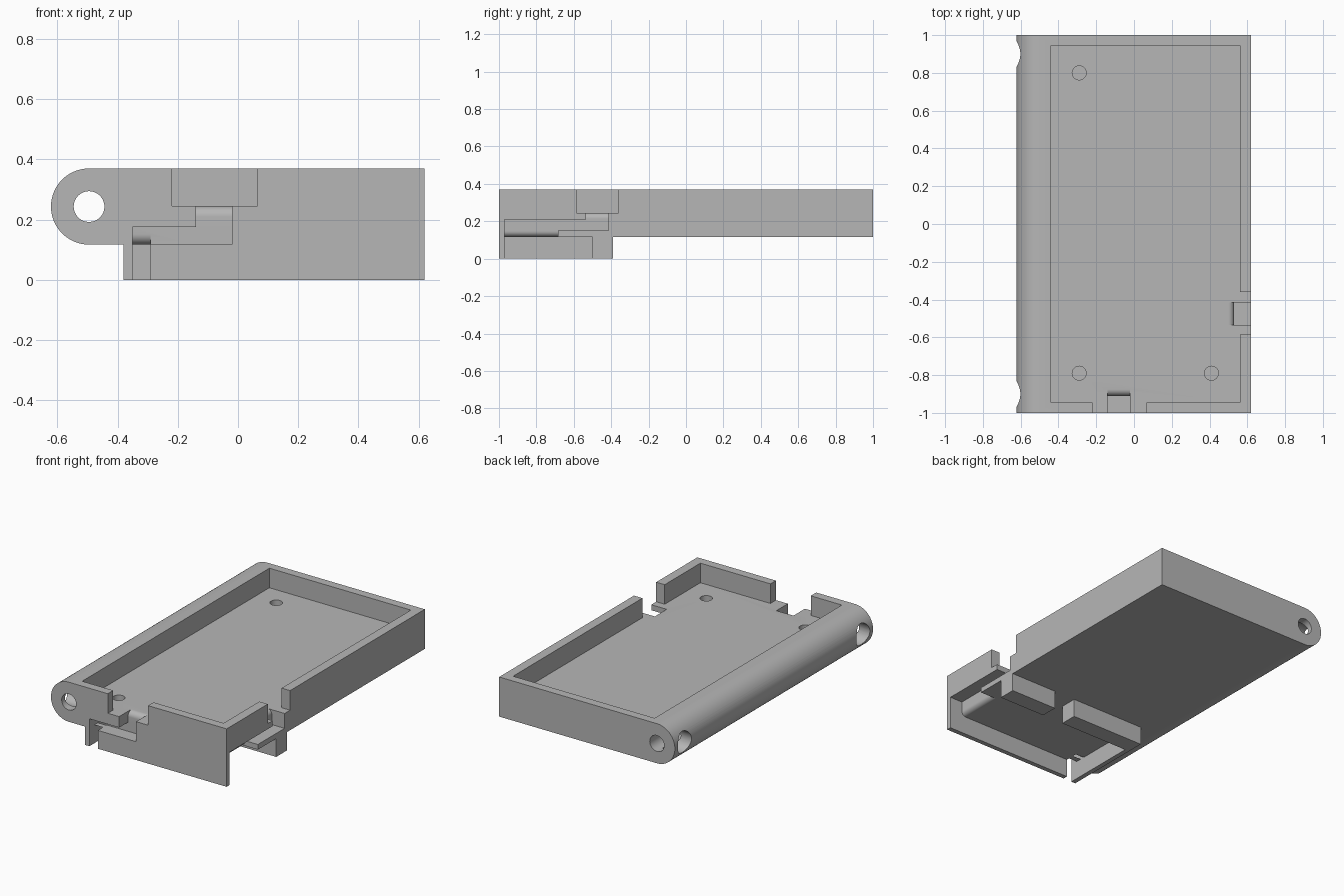
import bpy, bmesh, math
from mathutils import Vector

if "Cube" in bpy.data.objects:
    bpy.data.objects.remove(bpy.data.objects["Cube"])

grey = bpy.data.materials.new("plain grey")
grey.use_nodes = True
grey.diffuse_color = (0.47, 0.47, 0.47, 1)
grey.node_tree.nodes["Principled BSDF"].inputs["Base Color"].default_value = (0.47, 0.47, 0.47, 1)

FRONT, BACK, LEFT, TOP = -1.0, 1.0, 0.62, 0.37
BASE, FLOOR = 0.117, 0.245          # underside of tray, inside floor
TUBE_X, TUBE_Z, TUBE_R = -0.495, 0.2435, 0.1265
OUT = 0.1                           # overshoot of cutters past open sides


def prism(name, points, axis, start, end):
    """Extrude a 2D profile along the named axis."""
    place = {"x": lambda u, v: (start, u, v),
             "y": lambda u, v: (u, start, v),
             "z": lambda u, v: (u, v, start)}[axis]
    bm = bmesh.new()
    face = bm.faces.new([bm.verts.new(place(u, v)) for u, v in points])
    moved = bmesh.ops.extrude_face_region(bm, geom=[face])["geom"]
    shift = Vector([end - start if a == axis else 0 for a in "xyz"])
    bmesh.ops.translate(bm, vec=shift, verts=[g for g in moved if isinstance(g, bmesh.types.BMVert)])
    bmesh.ops.recalc_face_normals(bm, faces=bm.faces)
    mesh = bpy.data.meshes.new(name)
    bm.to_mesh(mesh)
    bm.free()
    mesh.materials.append(grey)
    obj = bpy.data.objects.new(name, mesh)
    bpy.context.collection.objects.link(obj)
    return obj


def arc(cu, cv, r, a0, a1, n):
    return [(cu + r * math.cos(math.radians(a0 + (a1 - a0) * i / n)),
             cv + r * math.sin(math.radians(a0 + (a1 - a0) * i / n))) for i in range(n + 1)]


def box(name, x0, x1, y0, y1, z0, z1):
    return prism(name, [(x0, y0), (x1, y0), (x1, y1), (x0, y1)], "z", z0, z1)


def rod(name, axis, u, v, r, start, end):
    return prism(name, arc(u, v, r, 0, 360, 48)[:-1], axis, start, end)


def combine(target, tool, operation="DIFFERENCE"):
    mod = target.modifiers.new("cut", "BOOLEAN")
    mod.operation, mod.solver, mod.object = operation, "EXACT", tool
    bpy.context.view_layer.objects.active = target
    bpy.ops.object.modifier_apply(modifier=mod.name)
    bpy.data.objects.remove(tool)


def round_edge(axis, start, end, cu, cv, su, sv, r=0.035, e=0.004):
    """Round a solid corner; su and sv point into the solid."""
    curve = [(cu + su * (r - r * math.cos(t)), cv + sv * (r - r * math.sin(t)))
             for t in [math.pi / 2 * i / 10 for i in range(11)]]
    points = curve + [(cu + su * r, cv - sv * e), (cu - su * e, cv - sv * e), (cu - su * e, cv + sv * r)]
    return prism("edge_cutter", points, axis, start, end)


# Tray with a tubular long edge, plus the skirt below its front end
profile = [(LEFT, BASE), (LEFT, TOP)] + arc(TUBE_X, TUBE_Z, TUBE_R, 90, 270, 40)
case = prism("battery_tray_case", profile, "y", FRONT, BACK)
combine(case, box("skirt", -0.38, LEFT, FRONT, -0.39, 0, 0.2), "UNION")

edge = LEFT + OUT
front = FRONT - OUT
cutters = [
    # Main compartment
    box("compartment", -0.44, 0.56, -0.945, 0.945, FLOOR, TOP + OUT),
    # Front notch and wire channel
    box("front_notch", -0.22, 0.065, front, -0.9, FLOOR, TOP + OUT),
    box("front_drop", -0.14, -0.02, front, -0.91, BASE, FLOOR + 0.02),
    box("front_channel", -0.35, -0.02, front, -0.91, BASE, 0.175),
    # Side notch and wire channel
    box("side_notch", 0.5, edge, -0.585, -0.36, FLOOR, TOP + OUT),
    box("side_drop", 0.53, edge, -0.535, -0.415, 0.15, FLOOR + 0.02),
    box("side_channel", 0.53, edge, -0.97, -0.415, 0.15, 0.21),
    box("side_opening", 0.53, edge, -0.97, -0.685, 0.08, 0.18),
    # Pocket underneath, with wire gaps at its front and back
    box("pocket", -0.35, edge, -0.97, -0.5, -OUT, BASE),
    box("front_gap", -0.35, -0.29, front, -0.95, -OUT, 0.14),
    box("back_gap", 0.14, 0.29, -0.55, -0.3, -OUT, BASE),
    # Rounded edges where wires bend
    round_edge("x", -0.14, -0.02, -0.91, FLOOR, 1, -1),
    round_edge("x", -0.35, -0.29, -0.91, BASE, 1, 1),
    round_edge("y", -0.535, -0.415, 0.53, FLOOR, -1, -1, 0.03),
    round_edge("y", -0.97, -0.685, 0.53, BASE, -1, 1, 0.03),
    # Bore through the tube
    rod("bore", "y", TUBE_X, TUBE_Z, 0.051, front, BACK + OUT),
]
# Cross holes into the bore
for y in (-0.9, 0.9):
    cutters.append(rod("cross_hole", "x", y, TUBE_Z, 0.068, -0.8, TUBE_X))
# Blind screw holes in the floor
for x, y in ((-0.29, 0.8), (-0.29, -0.79), (0.41, -0.79)):
    cutters.append(rod("screw_hole", "z", x, y, 0.037, 0.16, FLOOR + 0.05))

for cutter in cutters:
    combine(case, cutter)

bpy.ops.object.select_all(action="DESELECT")
case.select_set(True)
bpy.context.view_layer.objects.active = case
bpy.ops.object.shade_smooth_by_angle(angle=math.radians(30))
